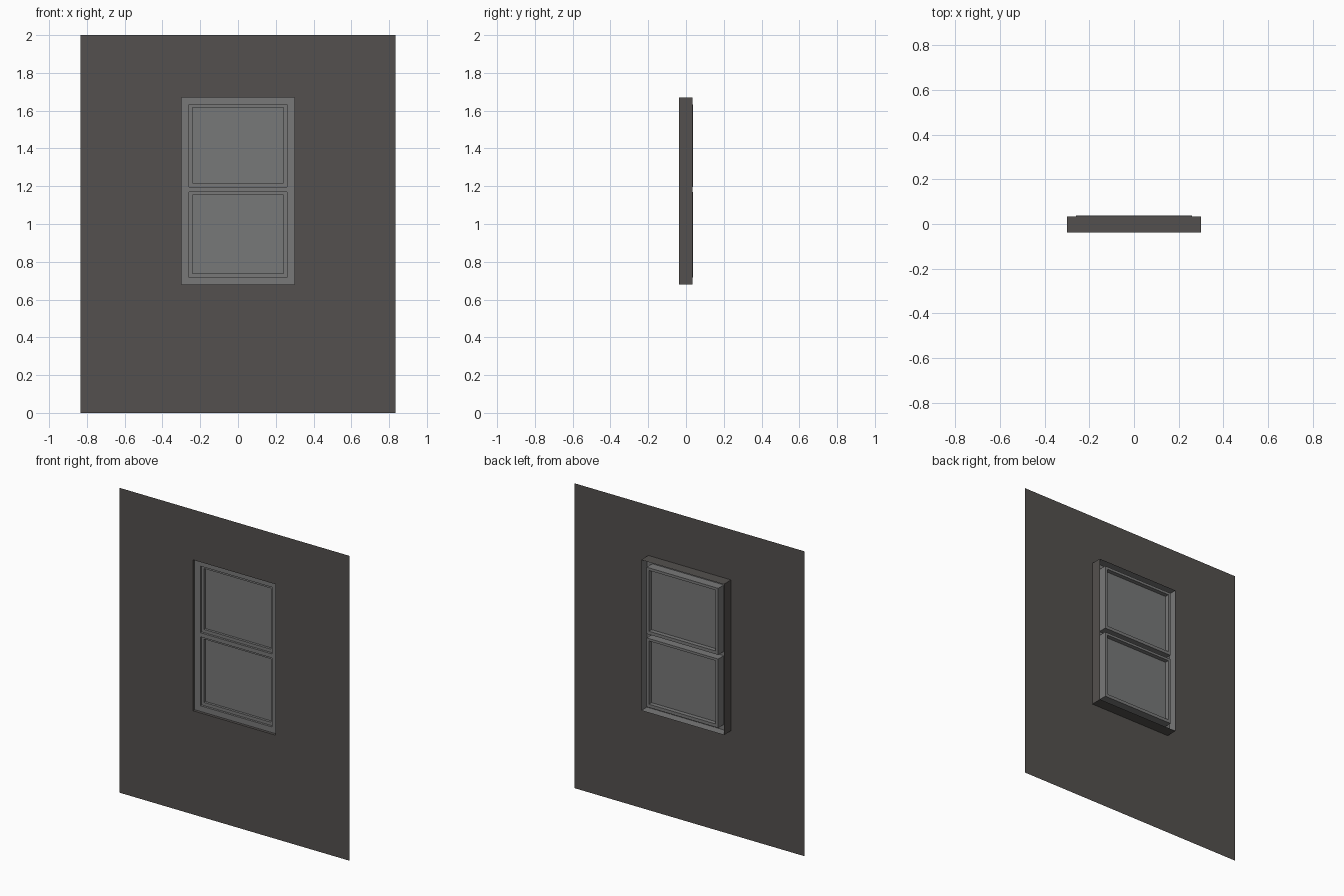
import bpy, bmesh

if "Cube" in bpy.data.objects:
    bpy.data.objects.remove(bpy.data.objects["Cube"])


def material(name, rgb):
    m = bpy.data.materials.new(name)
    m.diffuse_color = (*rgb, 1)
    m.use_nodes = True
    m.node_tree.nodes["Principled BSDF"].inputs["Base Color"].default_value = m.diffuse_color
    return m


wall_paint = material("dark_wall", (0.088, 0.081, 0.077))
frame_paint = material("grey_frame", (0.19, 0.19, 0.19))
glass_paint = material("grey_glass", (0.185, 0.188, 0.188))


# A rectangle is (x0, x1, z0, z1)
def corners(bm, r, y):
    x0, x1, z0, z1 = r
    return [bm.verts.new(p) for p in
            ((x0, y, z0), (x1, y, z0), (x1, y, z1), (x0, y, z1))]


def bridge(bm, a, b):
    for i in range(4):
        j = (i + 1) % 4
        bm.faces.new((a[i], a[j], b[j], b[i]))


def finish(bm, name, mat):
    bmesh.ops.remove_doubles(bm, verts=bm.verts, dist=1e-5)
    me = bpy.data.meshes.new(name)
    bm.to_mesh(me)
    bm.free()
    me.materials.append(mat)
    ob = bpy.data.objects.new(name, me)
    bpy.context.collection.objects.link(ob)
    return ob


def inset(r, d):
    return (r[0] + d, r[1] - d, r[2] + d, r[3] - d)


FRONT, FACE, SASH, PANE, REAR, BACK = -0.038, -0.02, -0.006, 0.01, 0.034, 0.038
opening = (-0.3, 0.3, 0.68, 1.67)
sashes = {
    "lower": ((-0.26, 0.26, 0.717, 1.169), (-0.242, 0.242, 0.738, 1.153)),
    "upper": ((-0.26, 0.26, 1.196, 1.633), (-0.242, 0.242, 1.217, 1.616)),
}

# Thin wall sheet with a window opening and its reveal
bm = bmesh.new()
hole = corners(bm, opening, FRONT)
bridge(bm, corners(bm, (-0.835, 0.835, 0, 2), FRONT), hole)
bridge(bm, hole, corners(bm, opening, REAR))
finish(bm, "wall", wall_paint)

# Window frame: front face with two openings, hollow behind
bm = bmesh.new()
xs = (-0.3, -0.26, 0.26, 0.3)
zs = (0.68, 0.717, 1.169, 1.196, 1.633, 1.67)
for i in range(3):
    for k in range(5):
        if i == 1 and k in (1, 3):
            continue
        bm.faces.new(corners(bm, (xs[i], xs[i + 1], zs[k], zs[k + 1]), FACE))
bmesh.ops.remove_doubles(bm, verts=bm.verts, dist=1e-5)
bmesh.ops.dissolve_limit(bm, angle_limit=0.01, verts=bm.verts, edges=bm.edges)
lining = inset(opening, 0.002)
bridge(bm, corners(bm, lining, REAR), corners(bm, lining, FACE))
finish(bm, "window_frame", frame_paint)

# Sashes and panes
for name, (outer, inner) in sashes.items():
    bm = bmesh.new()
    lip = corners(bm, outer, FACE)
    back_out = corners(bm, outer, BACK)
    back_in = corners(bm, inner, BACK)
    front_in = corners(bm, inner, SASH)
    bridge(bm, lip, back_out)
    bridge(bm, back_out, back_in)
    bridge(bm, back_in, front_in)
    bridge(bm, front_in, corners(bm, outer, SASH))
    finish(bm, name + "_sash", frame_paint)

    bm = bmesh.new()
    bm.faces.new(corners(bm, inner, PANE))
    finish(bm, name + "_pane", glass_paint)
